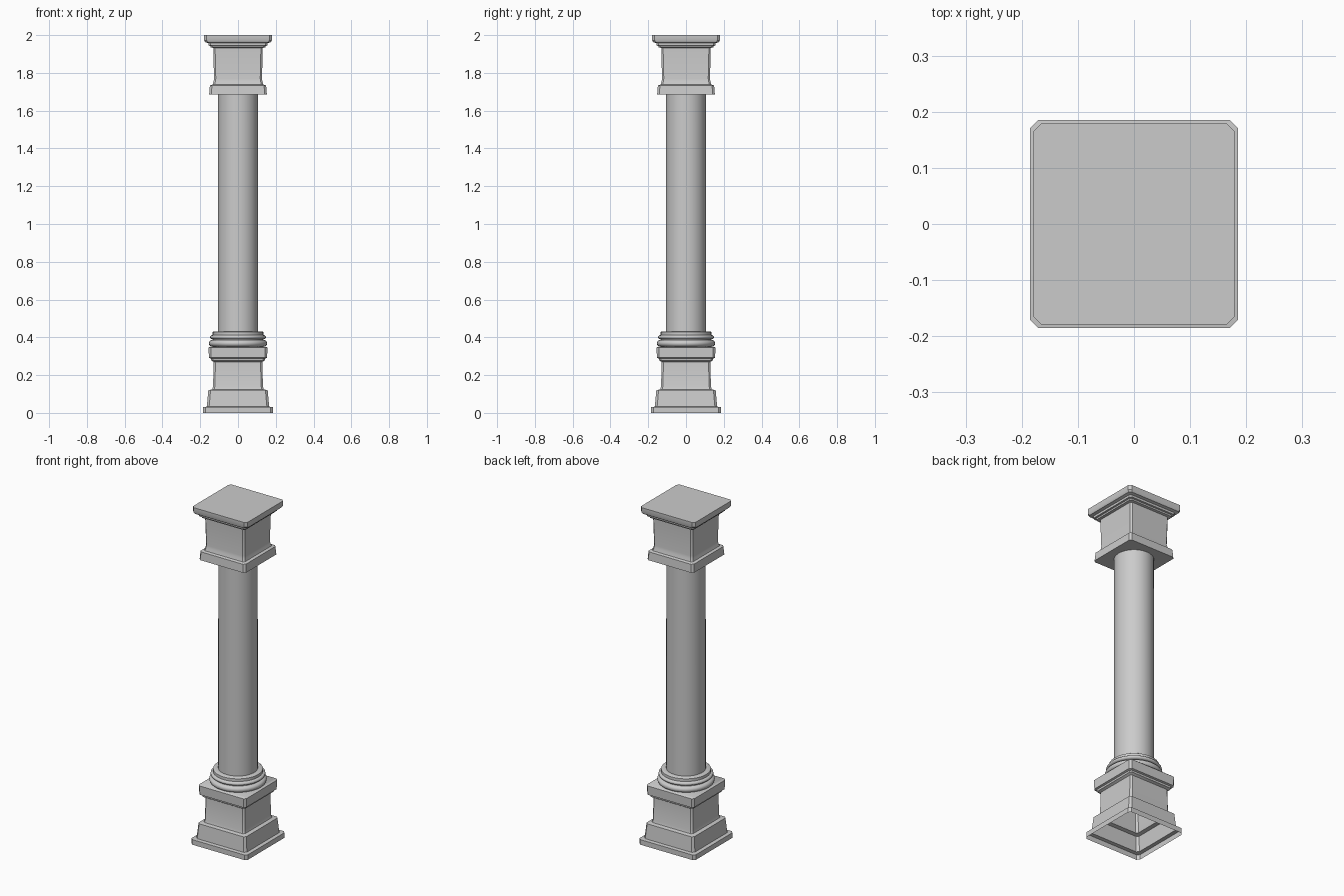
import bpy, bmesh, math

cube = bpy.data.objects.get("Cube")
if cube:
    bpy.data.objects.remove(cube, do_unlink=True)

stone = bpy.data.materials.new("grey_stone")
stone.use_nodes = True
stone.diffuse_color = (0.6, 0.6, 0.6, 1)
stone.node_tree.nodes["Principled BSDF"].inputs["Base Color"].default_value = (0.6, 0.6, 0.6, 1)


def square_ring(half):
    """Square outline with small clipped corners."""
    c = half * 0.925
    return [(c, -half), (half, -c), (half, c), (c, half),
            (-c, half), (-half, c), (-half, -c), (-c, -half)]


def round_ring(radius, sides=32):
    steps = [2 * math.pi * i / sides for i in range(sides)]
    return [(radius * math.cos(a), radius * math.sin(a)) for a in steps]


def loft(name, ring, profile, cap_bottom=False, cap_top=False):
    """Skin a stack of (half width, height) outlines."""
    bm = bmesh.new()
    loops = [[bm.verts.new((x, y, z)) for x, y in ring(r)] for r, z in profile]
    n = len(loops[0])
    for low, high in zip(loops, loops[1:]):
        for i in range(n):
            j = (i + 1) % n
            bm.faces.new((low[i], low[j], high[j], high[i]))
    if cap_bottom:
        bm.faces.new(loops[0][::-1])
    if cap_top:
        bm.faces.new(loops[-1])
    mesh = bpy.data.meshes.new(name)
    bm.to_mesh(mesh)
    bm.free()
    mesh.materials.append(stone)
    obj = bpy.data.objects.new(name, mesh)
    bpy.context.collection.objects.link(obj)
    bpy.ops.object.select_all(action="DESELECT")
    obj.select_set(True)
    bpy.context.view_layer.objects.active = obj
    bpy.ops.object.shade_smooth_by_angle(angle=math.radians(35))
    return obj


def half_round(radius, z, bulge, height, steps=8):
    """Profile points of a rounded moulding."""
    angles = [math.pi * (i / steps - 0.5) for i in range(steps + 1)]
    return [(radius + bulge * math.cos(a), z + height * math.sin(a)) for a in angles]


# Pedestal, a hollow shell open underneath
loft("pedestal", square_ring, [
    (0.185, 0), (0.185, 0.03), (0.165, 0.033), (0.157, 0.12), (0.136, 0.125),
    (0.132, 0.14), (0.129, 0.27), (0.142, 0.278), (0.144, 0.288),
    (0.154, 0.292), (0.156, 0.345), (0.15, 0.35)], cap_top=True)

# Rounded mouldings at the foot of the shaft
loft("base_moulding", round_ring,
     [(0.13, 0.349)] + half_round(0.135, 0.368, 0.02, 0.018)
     + [(0.135, 0.39)] + half_round(0.134, 0.401, 0.014, 0.011)
     + [(0.134, 0.415), (0.134, 0.428), (0.128, 0.432), (0.106, 0.432)])

loft("shaft", round_ring, [(0.107, 0.425), (0.106, 1.69)])

# Capital with its flared slab on top
loft("capital", square_ring, [
    (0.153, 1.685), (0.149, 1.733), (0.134, 1.738), (0.129, 1.755),
    (0.127, 1.77), (0.131, 1.932), (0.145, 1.935), (0.147, 1.943),
    (0.156, 1.945), (0.157, 1.957), (0.173, 1.962), (0.179, 1.972),
    (0.179, 2)], cap_bottom=True, cap_top=True)
